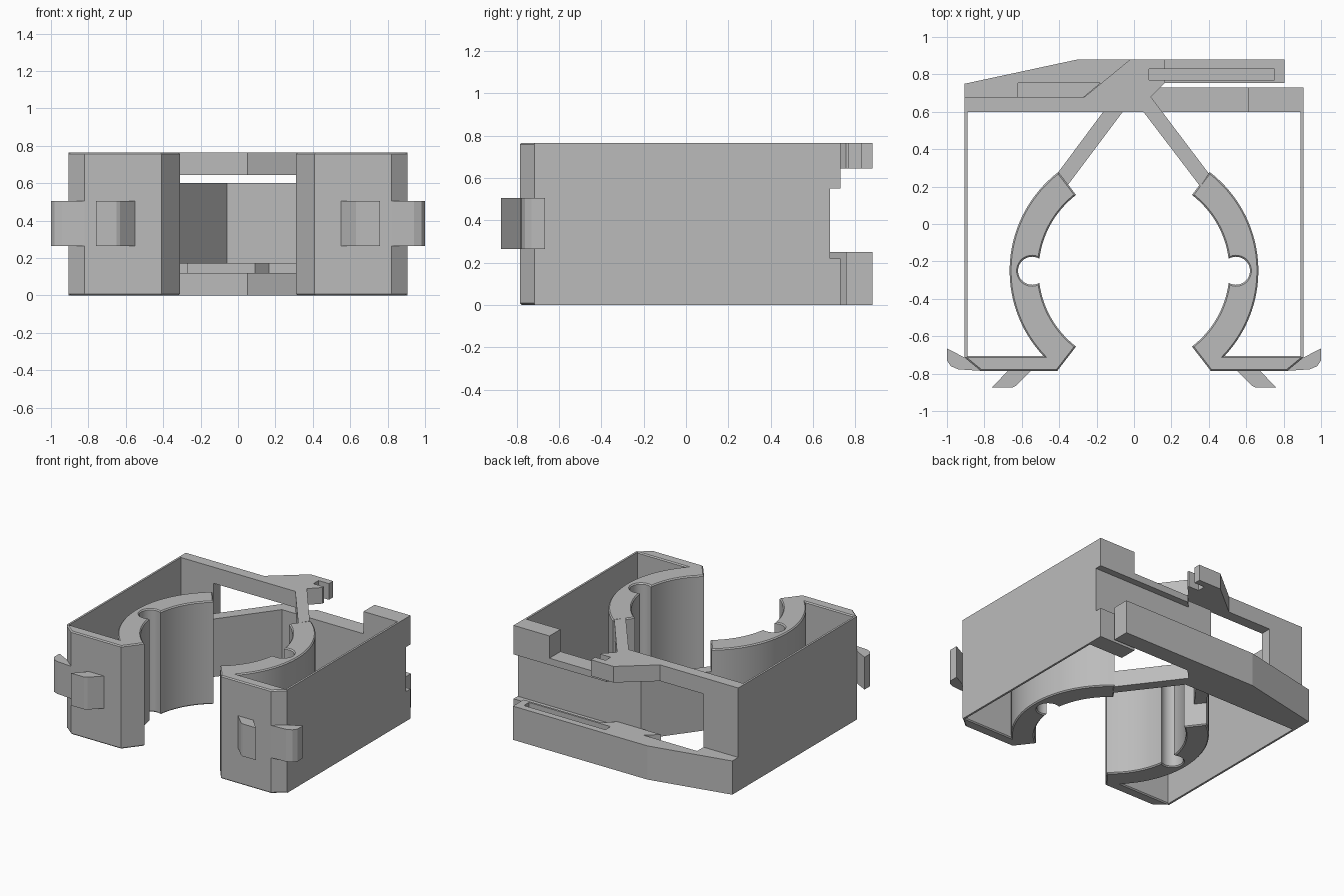
import bpy, bmesh
from math import cos, sin, radians

cube = bpy.data.objects.get("Cube")
if cube:
    bpy.data.objects.remove(cube, do_unlink=True)

grey = bpy.data.materials.new("plain grey")
grey.use_nodes = True
grey.diffuse_color = (0.5, 0.5, 0.5, 1)
grey.node_tree.nodes["Principled BSDF"].inputs["Base Color"].default_value = (0.5, 0.5, 0.5, 1)

H = 0.765          # full height
BAND = 0.12        # height of the top and bottom strips
TOP = H - BAND


def prism(name, outline, z0, z1, side=1, bevel=0, smooth=False):
    """Extrude a plan outline from z0 to z1; side=-1 mirrors it in x."""
    bm = bmesh.new()
    low = [bm.verts.new((x * side, y, z0)) for x, y in outline]
    high = [bm.verts.new((x * side, y, z1)) for x, y in outline]
    bm.faces.new(low)
    bm.faces.new(high)
    n = len(outline)
    for i in range(n):
        j = (i + 1) % n
        bm.faces.new((low[i], low[j], high[j], high[i]))
    bmesh.ops.recalc_face_normals(bm, faces=bm.faces)
    if bevel:
        rim = [e for e in bm.edges if abs(e.verts[0].co.z - e.verts[1].co.z) < 1e-6]
        bmesh.ops.bevel(bm, geom=rim, offset=bevel, segments=1, affect='EDGES', clamp_overlap=True)
    mesh = bpy.data.meshes.new(name)
    bm.to_mesh(mesh)
    bm.free()
    mesh.materials.append(grey)
    obj = bpy.data.objects.new(name, mesh)
    bpy.context.collection.objects.link(obj)
    if smooth:
        bpy.ops.object.select_all(action='DESELECT')
        obj.select_set(True)
        bpy.context.view_layer.objects.active = obj
        bpy.ops.object.shade_smooth_by_angle(angle=radians(30))
    return obj


def box(name, x0, x1, y0, y1, z0, z1, side=1):
    return prism(name, [(x0, y0), (x1, y0), (x1, y1), (x0, y1)], z0, z1, side)


def arc(cx, cy, r, a0, a1, n):
    angles = [radians(a0 + (a1 - a0) * i / n) for i in range(n + 1)]
    return [(cx + r * cos(a), cy + r * sin(a)) for a in angles]


# Curved jaw with its front plate and round notch
CY = -0.25
jaw = arc(0, CY, 0.665, 52.6, -43.2, 32)
jaw += [(0.895, -0.705), (0.905, -0.715), (0.82, -0.785), (0.41, -0.785)]
jaw += arc(0, CY, 0.51, -52.6, -7.2, 16)
jaw += arc(0.545, CY, 0.075, -121, 121, 24)[1:-1]
jaw += arc(0, CY, 0.51, 7.2, 52.6, 16)

hook = [(0.545, -0.78), (0.63, -0.865), (0.65, -0.875), (0.76, -0.875), (0.67, -0.78)]
wing = [(0.82, -0.785), (0.94, -0.777), (0.98, -0.76), (1, -0.73), (1, -0.665), (0.885, -0.725)]

# Paired parts
for side, label in ((1, "left"), (-1, "right")):
    prism(label + "_jaw", jaw, 0, H, side, bevel=0.008, smooth=True)
    prism(label + "_front_hook", hook, 0.265, 0.505, side)
    prism(label + "_wing_tab", wing, 0.265, 0.505, side)
    box(label + "_side_wall", 0.89, 0.905, -0.715, 0.62, 0, H, side)

# Right side of the rear: full-height post, top and bottom strips with crossing arms
box("right_rear_post", -0.905, -0.62, 0.6, 0.68, 0, H)
strip = [(-0.63, 0.6), (0.05, 0.6), (0.355, 0.2), (0.40, 0.27), (0.09, 0.68), (-0.63, 0.68)]
prism("upper_strip_arm", strip, TOP, H)
prism("lower_strip_arm", strip, 0, BAND)

# Left side of the rear: central plate whose arm reaches the opposite jaw
plate = [(-0.36, 0.2), (-0.06, 0.6), (0.62, 0.6), (0.62, 0.68), (-0.105, 0.68), (-0.41, 0.27)]
prism("central_plate_arm", plate, 0.17, 0.6)
box("left_rear_post", 0.61, 0.905, 0.6, 0.68, 0, H)
ledge = [(0.09, 0.68), (0.61, 0.68), (0.61, 0.73), (0.14, 0.73)]
for label, z0, z1, b0, b1 in (("upper", 0.55, 0.6, 0.55, H), ("lower", 0.17, 0.22, 0, 0.22)):
    prism(label + "_ledge", ledge, z0, z1)
    box(label + "_corner_block", 0.61, 0.905, 0.68, 0.73, b0, b1)

# Upper catch with an open slot in its end
catch = [(-0.27, 0.675), (0.085, 0.675), (0.165, 0.755), (0.165, 0.77), (0.08, 0.77),
         (0.08, 0.83), (0.165, 0.83), (0.165, 0.88), (-0.02, 0.88)]
prism("upper_catch", catch, TOP, H)

# Lower rear bar with a lower shelf and a long slot
bar = [(-0.905, 0.675), (-0.62, 0.675), (-0.62, 0.755), (-0.18, 0.755), (-0.27, 0.68),
       (0.09, 0.68), (0.165, 0.755), (0.805, 0.755), (0.805, 0.88), (-0.3, 0.88), (-0.905, 0.75)]
rear_bar = prism("rear_bar", bar, 0, 0.25)
box("rear_bar_shelf", -0.63, -0.17, 0.67, 0.765, 0, BAND)
cutter = box("slot_cutter", 0.08, 0.75, 0.77, 0.83, 0.13, 0.3)
cutter.hide_render = True
cutter.hide_viewport = True
cutter.display_type = 'WIRE'
slot = rear_bar.modifiers.new("slot", 'BOOLEAN')
slot.operation = 'DIFFERENCE'
slot.solver = 'EXACT'
slot.object = cutter
